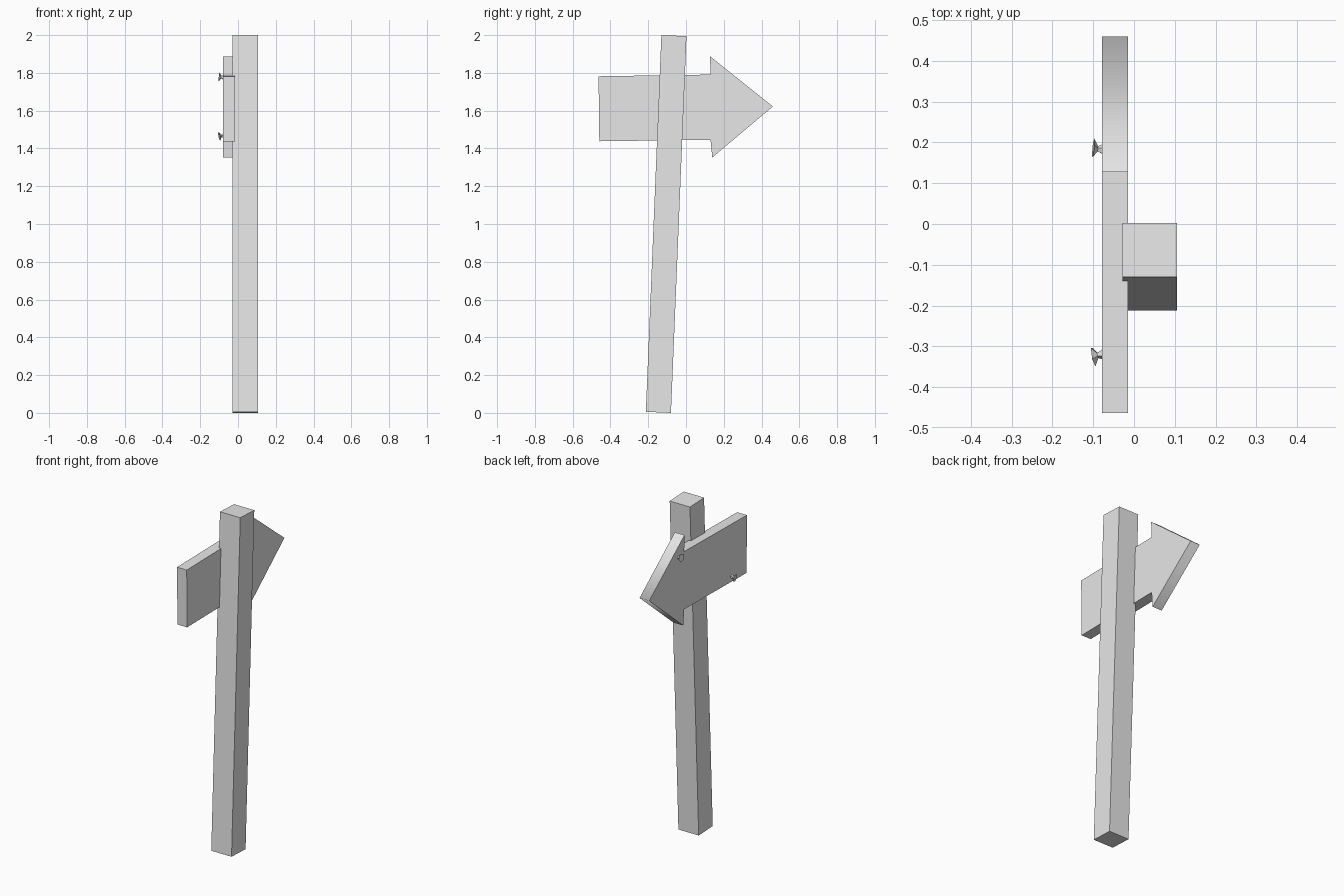
import bpy, bmesh, math
from mathutils import Matrix, Vector

cube = bpy.data.objects.get("Cube")
if cube:
    bpy.data.objects.remove(cube, do_unlink=True)

grey = bpy.data.materials.new("light grey")
grey.use_nodes = True
grey.diffuse_color = (0.8, 0.8, 0.8, 1)
grey.node_tree.nodes["Principled BSDF"].inputs["Base Color"].default_value = (0.8, 0.8, 0.8, 1)


def finish(bm, name):
    bmesh.ops.recalc_face_normals(bm, faces=bm.faces)
    mesh = bpy.data.meshes.new(name)
    bm.to_mesh(mesh)
    bm.free()
    mesh.materials.append(grey)
    obj = bpy.data.objects.new(name, mesh)
    bpy.context.collection.objects.link(obj)
    return obj


# Leaning square post
bm = bmesh.new()
bmesh.ops.create_cube(bm, size=1, matrix=Matrix.Diagonal((0.134, 0.133, 1.996, 1)))
post = finish(bm, "post")
post.location = (0.039, -0.105, 1.0)
post.rotation_euler.x = math.radians(-2.36)

# Arrow board: outline in the y-z plane, extruded along x
outline = [(-0.463, 1.782), (-0.459, 1.438), (0.13, 1.446), (0.139, 1.352),
           (0.46, 1.622), (0.127, 1.888), (0.13, 1.791)]
bm = bmesh.new()
face = bm.faces.new([bm.verts.new((-0.079, y, z)) for y, z in outline])
side = bmesh.ops.extrude_face_region(bm, geom=[face])
bmesh.ops.translate(bm, vec=(0.064, 0, 0),
                    verts=[v for v in side["geom"] if isinstance(v, bmesh.types.BMVert)])
# Shading flows round the arrow tip only; every other edge is sharp
for f in bm.faces:
    f.smooth = True
for e in bm.edges:
    e.smooth = all(v.co.y > 0.4 for v in e.verts)
finish(bm, "arrow_board")


# Bent nails: a tapering stub flaring into a ragged head
def nail(name, y, z, lean, spin):
    bm = bmesh.new()
    for bottom, top, low, depth in ((0.014, 0.007, -0.004, 0.014), (0.007, 0.025, 0.01, 0.011)):
        bmesh.ops.create_cone(bm, cap_ends=True, segments=5, radius1=bottom, radius2=top,
                              depth=depth, matrix=Matrix.Translation((0, 0, low + depth / 2)))
    obj = finish(bm, name)
    direction = Vector((-1, lean, lean))
    obj.rotation_euler = (direction.to_track_quat("Z", "Y").to_matrix()
                          @ Matrix.Rotation(spin, 3, "Z")).to_euler()
    obj.location = (-0.079, y, z)


nail("upper_nail", 0.183, 1.777, 0.1, 0.3)
nail("lower_nail", -0.32, 1.468, -0.2, 1.0)
